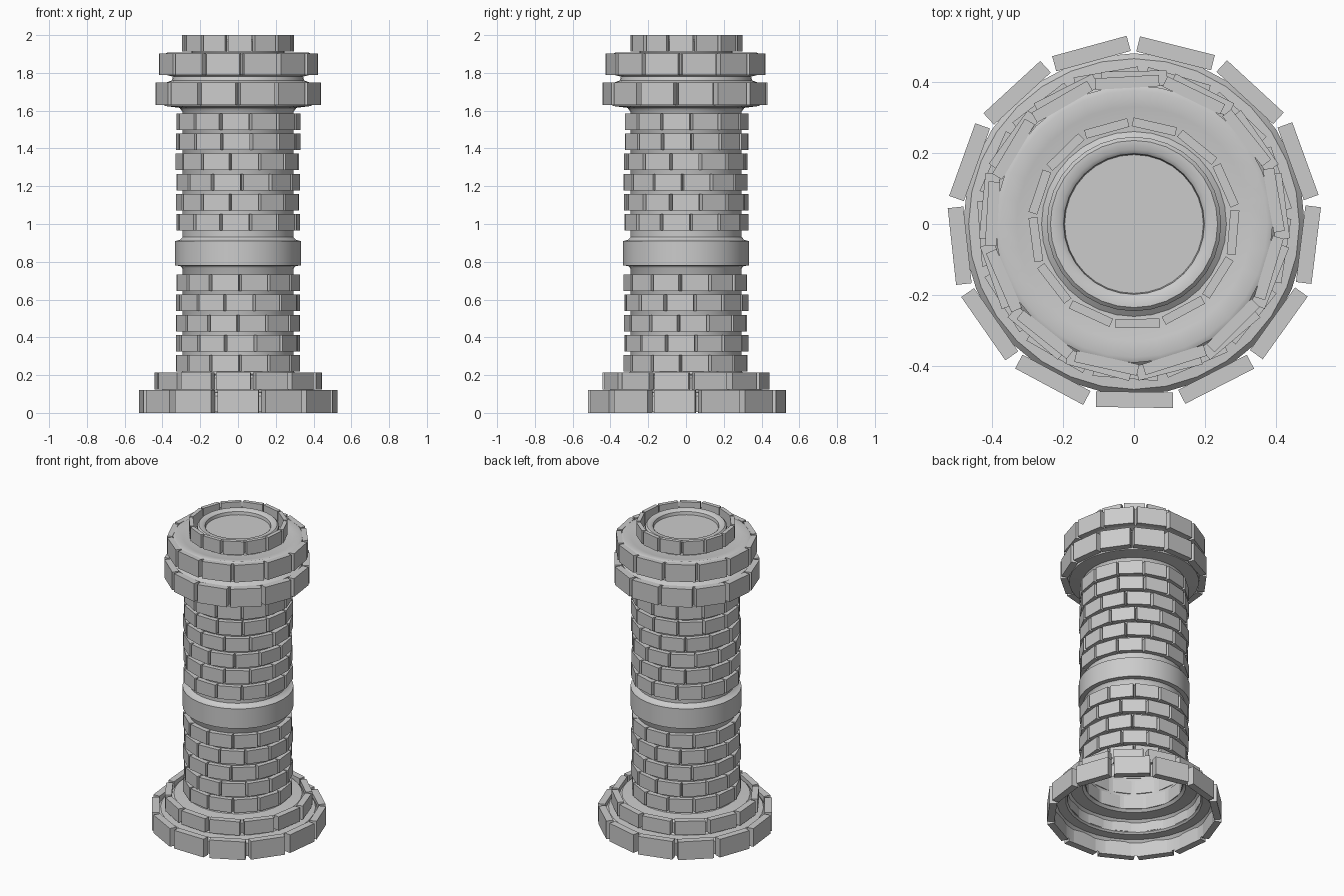
import bpy, bmesh, math, random
from mathutils import Matrix

if "Cube" in bpy.data.objects:
    bpy.data.objects.remove(bpy.data.objects["Cube"])

random.seed(4)
N = 13                      # bricks in every course
STEP = 2 * math.pi / N


def finish(name, bm):
    mesh = bpy.data.meshes.new(name)
    bm.to_mesh(mesh)
    bm.free()
    ob = bpy.data.objects.new(name, mesh)
    bpy.context.collection.objects.link(ob)
    return ob


def lathe(name, profile, segments=32):
    bm = bmesh.new()
    vs = [bm.verts.new((r, 0, z)) for r, z in profile]
    es = [bm.edges.new(p) for p in zip(vs, vs[1:])]
    bmesh.ops.spin(bm, geom=vs + es, axis=(0, 0, 1), cent=(0, 0, 0),
                   angle=2 * math.pi, steps=segments)
    bmesh.ops.remove_doubles(bm, verts=bm.verts, dist=1e-4)
    bmesh.ops.recalc_face_normals(bm, faces=bm.faces)
    ob = finish(name, bm)
    bpy.ops.object.select_all(action='DESELECT')
    ob.select_set(True)
    bpy.context.view_layer.objects.active = ob
    bpy.ops.object.shade_smooth_by_angle(angle=math.radians(40))
    return ob


def course(name, z0, z1, r_in, r_out, width, gap_x):
    """Ring of flat bricks; gap_x is where a joint sits on the front face."""
    bm = bmesh.new()
    start = -math.pi / 2 + math.asin(gap_x / r_out) + STEP / 2
    for i in range(N):
        yaw = math.radians(random.uniform(-1.5, 1.5))
        m = (Matrix.Rotation(start + i * STEP, 4, 'Z')
             @ Matrix.Translation(((r_in + r_out) / 2, 0, (z0 + z1) / 2))
             @ Matrix.Rotation(yaw, 4, 'Z')
             @ Matrix.Diagonal((r_out - r_in, width, z1 - z0, 1)))
        bmesh.ops.create_cube(bm, size=1, matrix=m)
    return finish(name, bm)


# Smooth hollow core: stepped foot, shaft, middle band, flared head, dished top
lathe("tower_core", [
    (0.48, 0.005), (0.48, 0.09), (0.465, 0.107), (0.41, 0.11),
    (0.40, 0.12), (0.40, 0.185), (0.385, 0.2), (0.31, 0.205),
    (0.295, 0.22), (0.295, 0.765), (0.305, 0.778), (0.333, 0.78),
    (0.333, 0.91), (0.31, 0.915), (0.295, 0.93),
    (0.295, 1.595), (0.31, 1.615), (0.39, 1.625), (0.39, 1.745),
    (0.35, 1.76), (0.345, 1.78), (0.39, 1.792),
    (0.39, 1.90), (0.375, 1.907), (0.33, 1.897), (0.26, 1.893),
    (0.245, 1.905), (0.245, 1.97), (0.235, 1.98), (0.21, 1.98),
    (0.198, 1.97), (0.195, 1.95), (0, 1.95)])

# Foot courses
course("foot_course_lower", 0, 0.12, 0.472, 0.516, 0.217, 0.125)
course("foot_course_upper", 0.125, 0.215, 0.395, 0.435, 0.183, 0.08)

# Shaft courses below and above the band: (bottom height, joint position)
shaft = [(0.22, 0.01), (0.325, 0.09), (0.432, 0.0), (0.54, 0.085), (0.645, 0.01),
         (0.965, 0.065), (1.072, -0.04), (1.178, 0.02), (1.285, -0.04),
         (1.392, 0.07), (1.498, 0.065)]
for i, (z, gap) in enumerate(shaft):
    course(f"shaft_course_{i + 1}", z, z + 0.087, 0.288, 0.322, 0.142, gap)

# Head courses and the small crown ring
course("head_course_lower", 1.63, 1.75, 0.388, 0.43, 0.185, 0.0)
course("head_course_upper", 1.79, 1.903, 0.383, 0.415, 0.18, 0.02)
course("crown_course", 1.912, 2.0, 0.267, 0.292, 0.125, 0.08)
